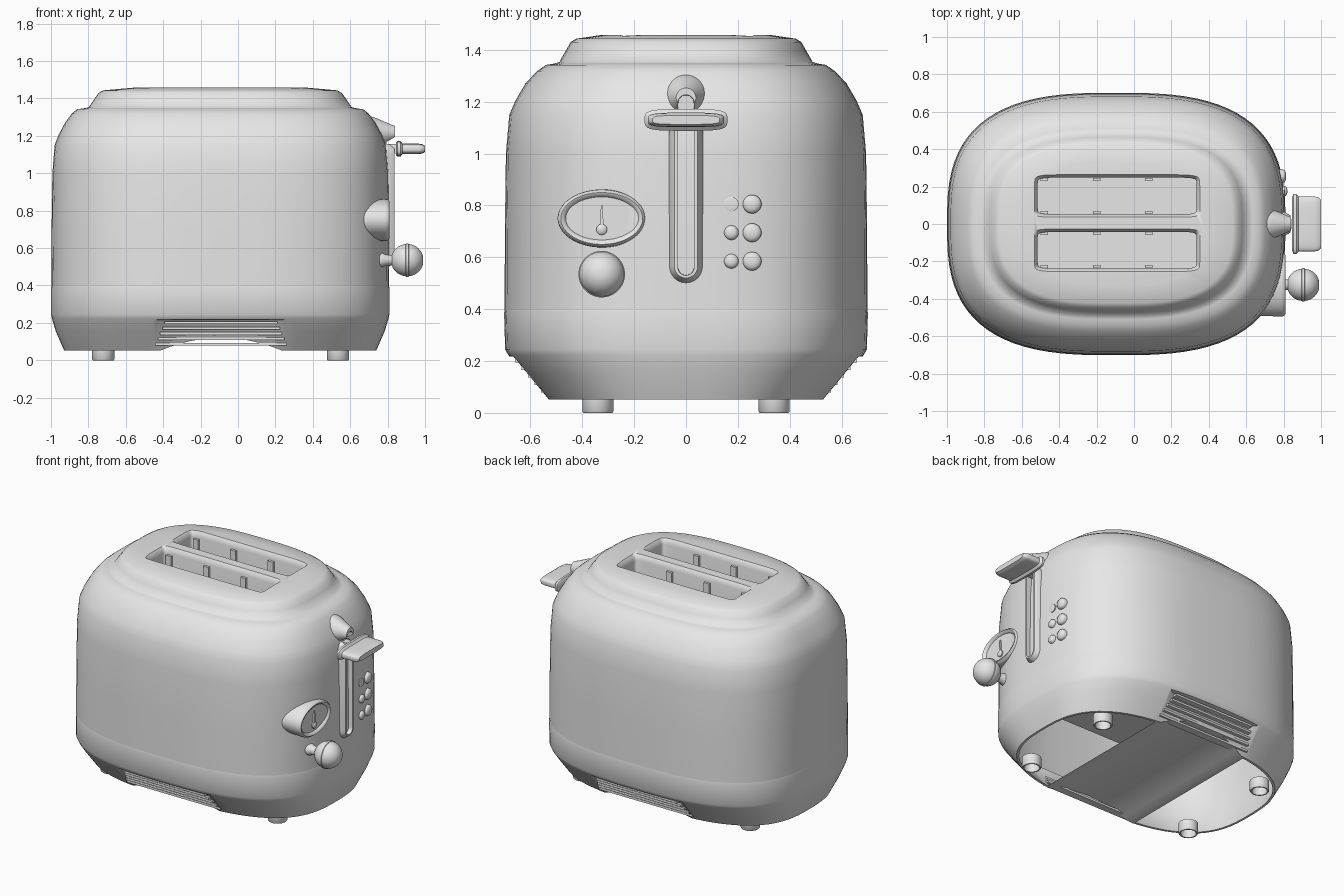
import bpy
import bmesh
from math import cos, sin, pi, radians, copysign

cube = bpy.data.objects.get("Cube")
if cube:
    bpy.data.objects.remove(cube, do_unlink=True)

grey = bpy.data.materials.new("light_grey")
grey.use_nodes = True
grey.diffuse_color = (0.8, 0.8, 0.8, 1)
grey.node_tree.nodes["Principled BSDF"].inputs["Base Color"].default_value = (0.8, 0.8, 0.8, 1)


def finish(name, bm):
    bmesh.ops.recalc_face_normals(bm, faces=bm.faces)
    mesh = bpy.data.meshes.new(name)
    bm.to_mesh(mesh)
    bm.free()
    mesh.materials.append(grey)
    ob = bpy.data.objects.new(name, mesh)
    bpy.context.collection.objects.link(ob)
    return ob


def loft(name, rings, centre=(0, 0), axis="Z", power=2.0, n=32):
    """Closed solid through superellipse rings (half width, half depth, height)."""
    bm = bmesh.new()
    loops = []
    for a, b, h in rings:
        loop = []
        for i in range(n):
            t = 2 * pi * (i + 0.5) / n
            u = centre[0] + a * copysign(abs(cos(t)) ** (2 / power), cos(t))
            v = centre[1] + b * copysign(abs(sin(t)) ** (2 / power), sin(t))
            loop.append(bm.verts.new((u, v, h) if axis == "Z" else (h, u, v)))
        loops.append(loop)
    for lo, hi in zip(loops, loops[1:]):
        for i in range(n):
            j = (i + 1) % n
            bm.faces.new((lo[i], lo[j], hi[j], hi[i]))
    bm.faces.new(loops[0])
    bm.faces.new(loops[-1])
    return finish(name, bm)


def hull(name, points):
    bm = bmesh.new()
    for p in points:
        bm.verts.new(p)
    res = bmesh.ops.convex_hull(bm, input=bm.verts)
    bmesh.ops.delete(bm, geom=res["geom_interior"], context="VERTS")
    bmesh.ops.dissolve_limit(bm, angle_limit=radians(1), verts=bm.verts, edges=bm.edges)
    return finish(name, bm)


def box(name, x0, x1, y0, y1, z0, z1):
    return hull(name, [(x, y, z) for x in (x0, x1) for y in (y0, y1) for z in (z0, z1)])


def stadium(name, z0, z1, sections):
    """Upright bar with round ends, facing +x; sections are (x, radius)."""
    return hull(name, [(x, r * cos(k * pi / 12), c + r * sin(k * pi / 12))
                       for x, r in sections for c in (z0, z1) for k in range(24)])


def arch(half_width, rise):
    """Long vault running front to back under the base."""
    profile = [(k / 6, 0.05 + rise * (1 - (k / 6) ** 2)) for k in range(-6, 7)]
    profile += [(-1, -0.1), (1, -0.1)]
    return hull("arch_cutter", [(-0.09 + half_width * t, y, z)
                                for y in (-0.9, 0.9) for t, z in profile])


def recess(side, grow):
    """Flared pocket in the skirt that holds the vent slats."""
    return hull("recess_cutter", [(-0.09 + sx * (w + grow), side * (y - grow), z)
                                  for sx in (-1, 1) for w, y, z in
                                  ((0.5, 0.8, 0.225 + grow), (0.32, 0.64, 0.215 + grow),
                                   (0.36, 0.495, -grow), (0.72, 0.8, -grow))])


def cut(targets, cutters):
    for ob in targets:
        for c in cutters:
            mod = ob.modifiers.new("cut", "BOOLEAN")
            mod.operation = "DIFFERENCE"
            mod.solver = "EXACT"
            mod.object = c
            bpy.context.view_layer.objects.active = ob
            bpy.ops.object.modifier_apply(modifier=mod.name)
    for c in cutters:
        bpy.data.objects.remove(c, do_unlink=True)


# Housing: base skirt and shell with its raised top
MID = (-0.095, 0)
PLAN = 2.85
base = loft("base", [(0.835, 0.545, 0.052), (0.88, 0.63, 0.155), (0.9, 0.685, 0.222),
                     (0.905, 0.698, 0.245), (0.905, 0.702, 0.385), (0.903, 0.7, 0.4)],
            MID, power=PLAN, n=80)
shell = loft("shell", [(0.903, 0.7, 0.4), (0.902, 0.699, 0.7), (0.898, 0.695, 1.0),
                       (0.886, 0.682, 1.15), (0.865, 0.658, 1.205), (0.83, 0.62, 1.27),
                       (0.795, 0.575, 1.318), (0.765, 0.54, 1.342), (0.73, 0.51, 1.347),
                       (0.703, 0.489, 1.353), (0.675, 0.465, 1.395), (0.65, 0.445, 1.43),
                       (0.625, 0.425, 1.443), (0.47, 0.33, 1.457)], MID, power=PLAN, n=80)

# Hollow inside, leaving the bread basket, the arched bridge and the vent pockets
hollow = loft("hollow_cutter", [(0.8, 0.495, -0.05), (0.82, 0.53, 0.052), (0.882, 0.67, 0.24),
                                (0.885, 0.68, 0.45), (0.878, 0.675, 1.0), (0.864, 0.66, 1.15),
                                (0.795, 0.58, 1.27)], MID, power=PLAN, n=80)
cut([hollow], [box("basket_cutter", -0.55, 0.37, -0.28, 0.285, 0.39, 1.4),
               arch(0.355, 0.09), recess(1, 0.025), recess(-1, 0.025)])
cut([base, shell], [hollow])
cut([base], [arch(0.33, 0.07), recess(1, 0), recess(-1, 0)])

# Bread slots with softened lips
SLOT_Y = (0.15, -0.14)
cut([shell], [loft("slot_cutter", [(0.425, 0.098, 0.42), (0.425, 0.098, 1.42),
                                   (0.431, 0.103, 1.443), (0.445, 0.115, 1.459),
                                   (0.46, 0.13, 1.5)],
                   (-0.09, y), power=14, n=48) for y in SLOT_Y])

# Guide wires inside the slots
for y in SLOT_Y:
    for side in (-1, 1):
        for x in (-0.48, -0.2, 0.08):
            w = y + side * 0.088
            box("guide_wire", x - 0.02, x + 0.02, w - 0.008, w + 0.008, 0.42, 1.41)

# Vent slats stepping up the recesses
for s in (-1, 1):
    for i in range(5):
        z = 0.085 + 0.029 * i
        y = 0.51 + 0.025 * i
        w = 0.35 - 0.012 * i
        box("vent_slat", -0.09 - w, -0.09 + w, s * y, s * (y + 0.05), z - 0.007, z + 0.007)

# Cup-shaped feet
for x in (-0.72, 0.535):
    for y in (-0.34, 0.34):
        loft("foot", [(0.06, 0.06, 0.07), (0.06, 0.06, 0.005), (0.056, 0.056, 0),
                      (0.048, 0.048, 0), (0.048, 0.048, 0.06)], (x, y))

# Lever track with its round hood
track = stadium("lever_track", 0.565, 1.1, ((0.785, 0.065), (0.805, 0.065), (0.836, 0.045)))
hood = loft("track_hood", [(0.092, 0.092, 0.66), (0.092, 0.092, 0.7), (0.08, 0.08, 0.74),
                           (0.062, 0.062, 0.78), (0.045, 0.045, 0.82), (0.038, 0.038, 0.84)],
            (0, 1.215), "X")
cut([track, hood], [stadium("groove_cutter", 0.562, 1.195, ((0.795, 0.03), (0.9, 0.034)))])

# Lever
box("lever_stem", 0.78, 0.86, -0.024, 0.024, 1.105, 1.155)
loft("lever_handle", [(0.145, 0.034, 0.846), (0.16, 0.042, 0.853), (0.16, 0.042, 0.868),
                      (0.147, 0.028, 0.88), (0.147, 0.028, 0.965), (0.143, 0.025, 0.985),
                      (0.13, 0.017, 1.0)], (0, 1.13), "X", power=4, n=40)

# Oval gauge with needle
GY = -0.325
loft("gauge", [(0.165, 0.107, 0.64), (0.17, 0.112, 0.785), (0.168, 0.11, 0.8),
               (0.158, 0.1, 0.811), (0.147, 0.09, 0.807), (0.139, 0.083, 0.794)],
     (GY, 0.75), "X", n=48)
loft("needle_hub", [(0.021, 0.021, 0.79), (0.021, 0.021, 0.802), (0.012, 0.012, 0.81)],
     (GY, 0.707), "X", n=20)
hull("needle", [(x, GY + s * w, z) for x in (0.792, 0.804) for s in (-1, 1)
                for w, z in ((0.008, 0.71), (0.003, 0.8))])

# Round knob on a flared stem
KNOB = (GY, 0.535)
loft("knob_stem", [(0.038, 0.038, 0.75), (0.038, 0.038, 0.775), (0.03, 0.03, 0.788),
                   (0.026, 0.026, 0.85)], KNOB, "X", n=24)
ball = [(0.087 * sin(pi * k / 16), 0.087 * sin(pi * k / 16), 0.905 - 0.087 * cos(pi * k / 16))
        for k in range(1, 16)]
loft("knob", ball, KNOB, "X")
loft("knob_band", [(0.08, 0.08, 0.894), (0.09, 0.09, 0.898), (0.09, 0.09, 0.912),
                   (0.08, 0.08, 0.916)], KNOB, "X")

# Push buttons and indicator lamps
for row, z in enumerate((0.805, 0.695, 0.585)):
    for y, r, x in ((0.255, 0.036, 0.797), (0.175, 0.028, 0.804)):
        rise = 0.002 if row == 0 and r < 0.03 else 0.016
        loft("button", [(r, r, 0.775), (r, r, x), (r * 0.88, r * 0.88, x + rise * 0.55),
                        (r * 0.55, r * 0.55, x + rise * 0.9), (r * 0.2, r * 0.2, x + rise)],
             (y, z), "X", n=24)

# Smooth shading with crisp edges
bpy.ops.object.select_all(action="DESELECT")
for ob in bpy.context.collection.objects:
    if ob.type == "MESH" and grey.name in ob.data.materials:
        ob.select_set(True)
        bpy.context.view_layer.objects.active = ob
bpy.ops.object.shade_smooth_by_angle(angle=radians(45))
